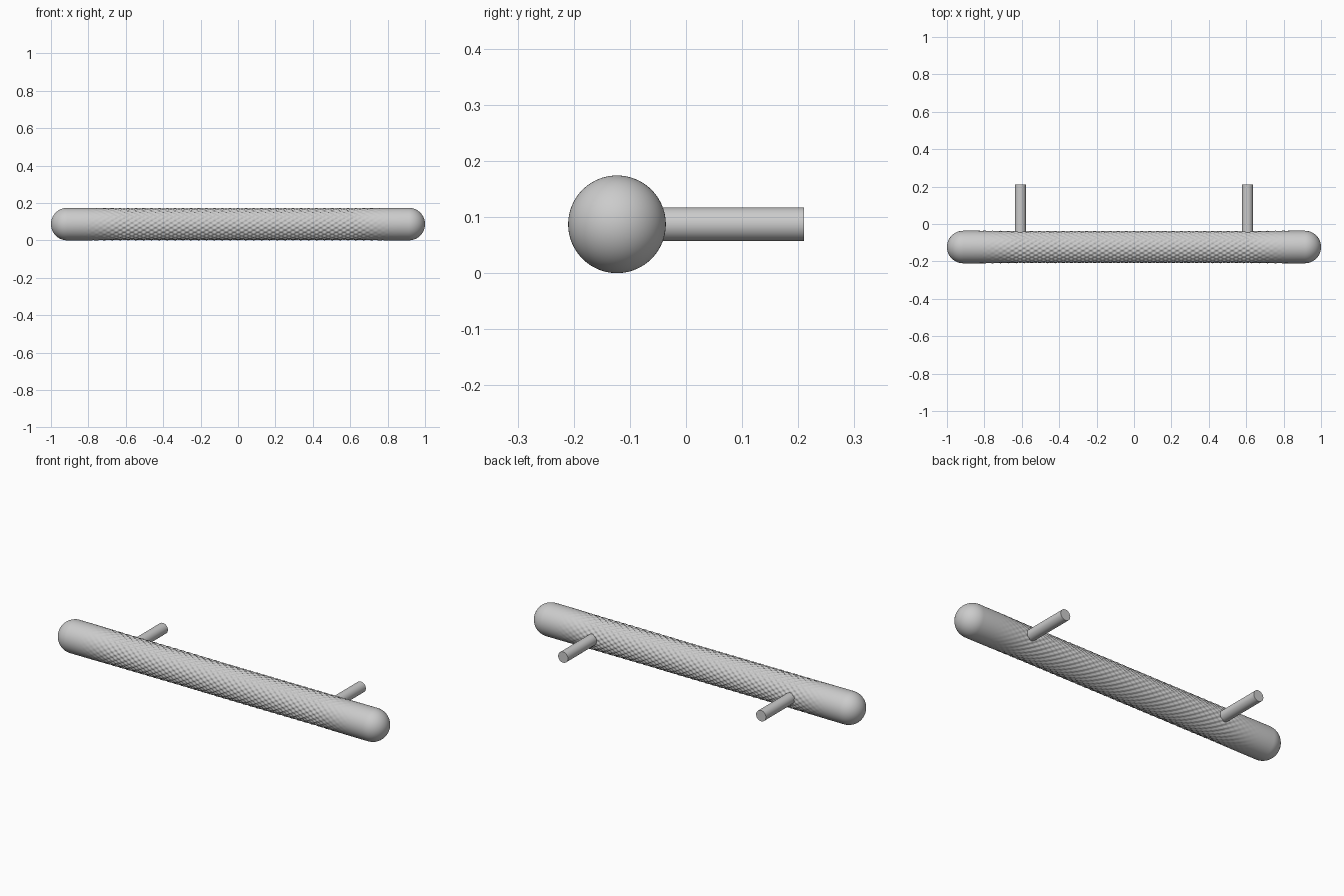
import bpy, bmesh
from math import sin, cos, pi, radians
from mathutils import Matrix

if "Cube" in bpy.data.objects:
    bpy.data.objects.remove(bpy.data.objects["Cube"])

R, CY, CZ = 0.087, -0.123, 0.087       # grip radius and axis position
SEG, STARTS, PITCH, DEPTH = 160, 20, 0.042, 0.007
KNURL_END, FADE_END = 0.62, 0.85


def finish(bm, name, angle):
    bmesh.ops.recalc_face_normals(bm, faces=bm.faces)
    me = bpy.data.meshes.new(name)
    bm.to_mesh(me)
    bm.free()
    ob = bpy.data.objects.new(name, me)
    bpy.context.collection.objects.link(ob)
    bpy.ops.object.select_all(action='DESELECT')
    ob.select_set(True)
    bpy.context.view_layer.objects.active = ob
    bpy.ops.object.shade_smooth_by_angle(angle=radians(angle))
    return ob


def knurl(x, a):
    """Depth of the diamond pattern, fading out toward the plain ends."""
    t = min(max((FADE_END - abs(x)) / (FADE_END - KNURL_END), 0), 1)
    wave = cos(2 * pi * x / PITCH) * cos(STARTS * a)
    return DEPTH * t * t * (1 - wave) / 2


# Grip: rings along x, rounded ends, knurled middle
cap = [(1 - R + R * sin(i * pi / 32), R * cos(i * pi / 32)) for i in range(16)]
n = int(2 * FADE_END / PITCH * 8)
middle = [(-FADE_END + 2 * FADE_END * i / n, R) for i in range(n + 1)]
profile = [(-x, r) for x, r in reversed(cap)] + middle + cap

bm = bmesh.new()
rings = []
for x, r in profile:
    ring = []
    for j in range(SEG):
        a = 2 * pi * j / SEG
        d = r - knurl(x, a)
        ring.append(bm.verts.new((x, CY + d * cos(a), CZ + d * sin(a))))
    rings.append(ring)
for p, q in zip(rings, rings[1:]):
    for j in range(SEG):
        k = (j + 1) % SEG
        bm.faces.new((p[j], p[k], q[k], q[j]))
for x, ring in ((-1, rings[0]), (1, rings[-1])):
    tip = bm.verts.new((x, CY, CZ))
    for j in range(SEG):
        bm.faces.new((ring[j], ring[(j + 1) % SEG], tip))
finish(bm, "knurled_grip", 60)

# Mounting posts: run from inside the grip to the back
for side, x in (("left", -0.607), ("right", 0.607)):
    bm = bmesh.new()
    y0, y1 = CY + 0.03, 0.21
    bmesh.ops.create_cone(
        bm, cap_ends=True, segments=48, radius1=0.03, radius2=0.03, depth=y1 - y0,
        matrix=Matrix.Translation((x, (y0 + y1) / 2, CZ)) @ Matrix.Rotation(pi / 2, 4, 'X'))
    finish(bm, side + "_post", 30)
